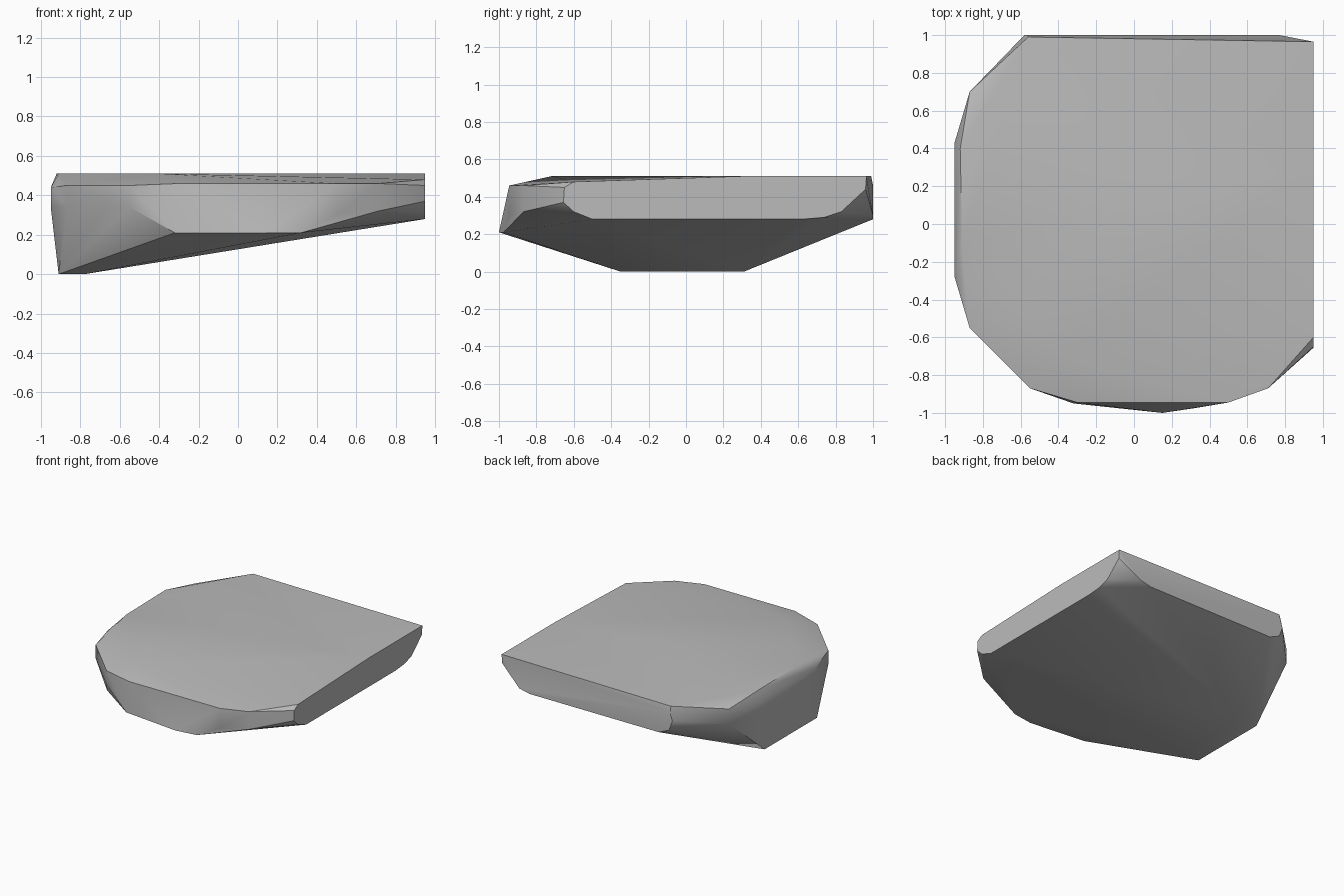
import bpy, bmesh, math

cube = bpy.data.objects.get("Cube")
if cube:
    bpy.data.objects.remove(cube, do_unlink=True)

stone = bpy.data.materials.new("stone grey")
stone.use_nodes = True
grey = (0.5, 0.5, 0.5, 1)
stone.diffuse_color = grey
stone.node_tree.nodes["Principled BSDF"].inputs["Base Color"].default_value = grey

pts = []

# flat top
for x, y in [(-.91, -.1), (-.92, .4), (-.4, -.72), (.95, .3), (.95, .965), (-.56, .99)]:
    pts.append((x, y, .51))

# near-vertical rim: x, y, lower z, upper z
rim = [(-.95, .43, .34, .44), (-.95, -.28, .34, .44), (-.87, -.55, .34, .45),
       (-.55, -.87, .34, .45), (-.3, -.945, .3, .46), (.5, -.945, .3, .46),
       (.71, -.87, .32, .46), (-.87, .7, .34, .46)]
for x, y, low, high in rim:
    pts += [(x, y, low), (x, y, high)]

# flat cut on the side: y, z
for y, z in [(.96, .44), (.83, .32), (.74, .29), (.62, .28), (-.5, .28),
             (-.6, .32), (-.655, .37), (-.65, .45), (-.6, .48)]:
    pts.append((.95, y, z))

# flat cut on the back: x, z
for x, z in [(.77, .3), (.68, .28), (-.46, .28), (-.55, .32), (-.58, .4), (-.56, .46)]:
    pts.append((x, 1, z))

# front lip and the narrow foot
pts += [(-.32, -.95, .21), (.15, -1, .21), (.32, -.975, .21)]
for y in (-.35, .31):
    pts += [(-.91, y, 0), (-.78, y, 0)]

# wrap the points into one solid
bm = bmesh.new()
for p in pts:
    bm.verts.new(p)
hull = bmesh.ops.convex_hull(bm, input=bm.verts)
loose = [v for v in bm.verts if not v.link_faces]
bmesh.ops.delete(bm, geom=loose, context="VERTS")
bmesh.ops.dissolve_limit(bm, angle_limit=math.radians(1), verts=bm.verts, edges=bm.edges)
bmesh.ops.recalc_face_normals(bm, faces=bm.faces)
mesh = bpy.data.meshes.new("rock_slab")
bm.to_mesh(mesh)
bm.free()
mesh.materials.append(stone)
slab = bpy.data.objects.new("rock_slab", mesh)
bpy.context.collection.objects.link(slab)
bpy.context.view_layer.objects.active = slab
slab.select_set(True)
bpy.ops.object.shade_smooth_by_angle(angle=math.radians(30))
